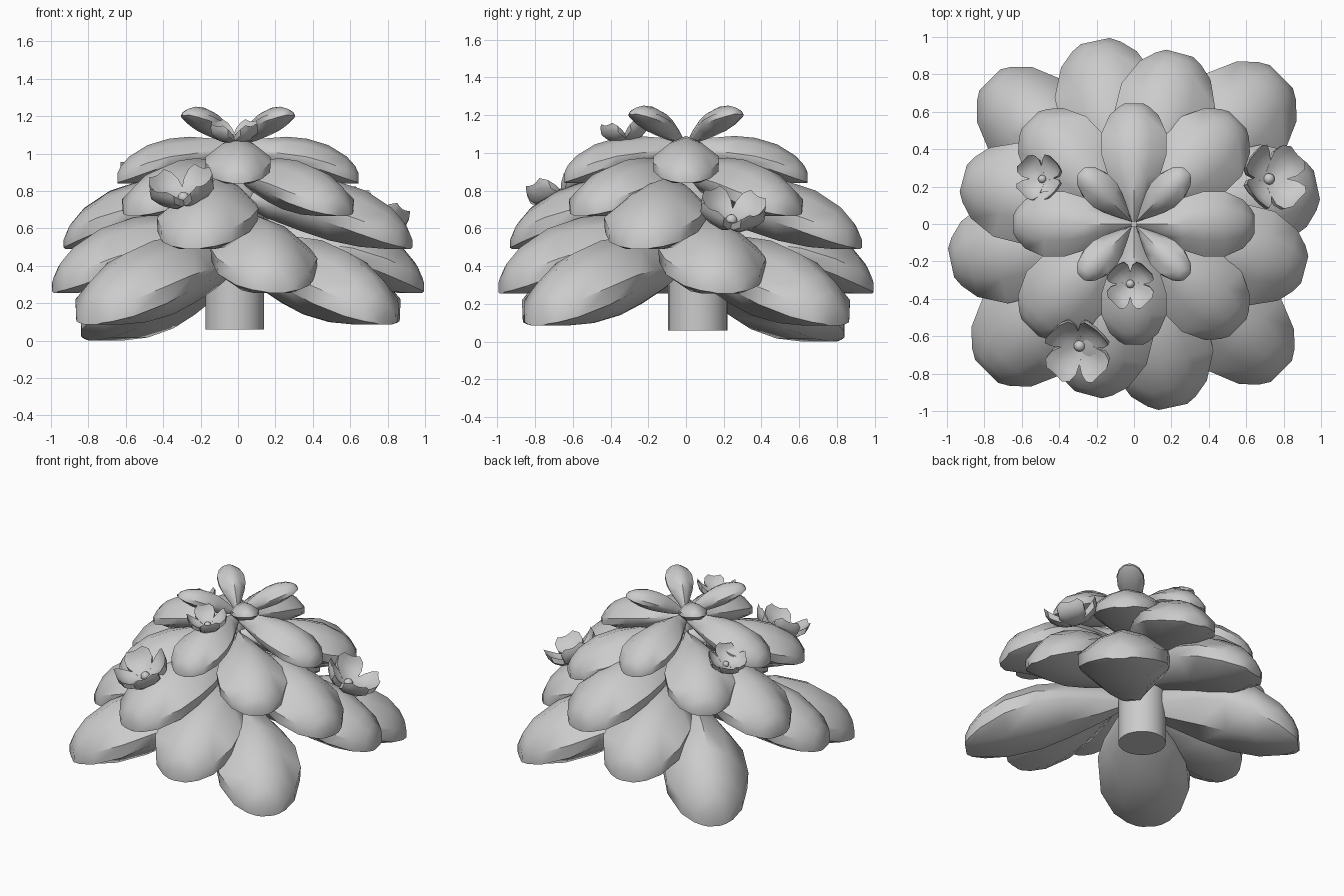
import bpy, bmesh
from math import radians
from mathutils import Matrix, Vector

if "Cube" in bpy.data.objects:
    bpy.data.objects.remove(bpy.data.objects["Cube"])

# Leaf stations along its length: (distance, half width, lower edge, upper edge, ridge, belly)
LEAF = [(0.02, .10, -.36, -.30, -.15, -.38), (.20, .42, -.42, -.30, -.04, -.58),
        (.40, .78, -.50, -.37, 0, -.75), (.57, .97, -.60, -.43, -.04, -.88),
        (.75, .98, -.76, -.56, -.18, -.97), (.90, .74, -.90, -.71, -.42, -1.0),
        (.97, .47, -.96, -.81, -.62, -1.0), (1.0, .28, -.98, -.87, -.78, -1.0)]
# Petal stations: cupped, curling upward
PETAL = [(.0, .03, -.03, .0, .0, -.035), (.06, .066, -.01, .025, .008, -.03),
         (.12, .098, .015, .06, .03, -.01), (.165, .096, .05, .10, .07, .03),
         (.187, .06, .09, .13, .115, .08)]


def blade(name, stations, matrix):
    """Loft a thick blade along +x with a domed top, thin rim and rounded underside."""
    bm = bmesh.new()
    rings = []
    for x, w, low, rim, ridge, belly in stations:
        mid = rim + (ridge - rim) * .7
        pts = [(-w * .98, low), (-w, rim), (-.5 * w, mid), (0, ridge), (.5 * w, mid),
               (w, rim), (w * .98, low), (.5 * w, belly), (-.5 * w, belly)]
        rings.append([bm.verts.new(matrix @ Vector((x, y, z))) for y, z in pts])
    n = len(rings[0])
    for a, b in zip(rings, rings[1:]):
        for i in range(n):
            j = (i + 1) % n
            bm.faces.new((a[i], a[j], b[j], b[i]))
    bm.faces.new(rings[0])
    bm.faces.new(rings[-1])
    bmesh.ops.recalc_face_normals(bm, faces=bm.faces)
    return finish(name, bm)


def finish(name, bm, angle=45):
    me = bpy.data.meshes.new(name)
    bm.to_mesh(me)
    bm.free()
    ob = bpy.data.objects.new(name, me)
    bpy.context.collection.objects.link(ob)
    bpy.ops.object.select_all(action='DESELECT')
    ob.select_set(True)
    bpy.context.view_layer.objects.active = ob
    bpy.ops.object.shade_smooth_by_angle(angle=radians(angle))
    return ob


# Trunk
bm = bmesh.new()
bmesh.ops.create_cone(bm, cap_ends=True, segments=24, radius1=.157, radius2=.157, depth=.8,
                      matrix=Matrix.Translation((-.018, .062, .46)))
finish("trunk", bm)

# Leaf tiers of four: (name, first angle, length, half width, drop, crest height, upward pitch)
tiers = [("bottom_leaf", 45, 1.115, .28, .47, .555, 0),
         ("second_leaf", 12, 1.0, .28, .42, .675, 0),
         ("third_leaf", -15, .945, .265, .38, .87, 0),
         ("fourth_leaf", 45, .785, .23, .31, .975, 0),
         ("fifth_leaf", 0, .645, .178, .25, 1.09, 0),
         ("crown_leaf", 45, .39, .092, .15, 1.09, 37)]
for name, start, length, width, drop, top, pitch in tiers:
    for k in range(4):
        d, l, w = drop, length, width
        if name == "bottom_leaf" and k == 1:   # the back left leaf hangs lowest
            d, l = .555, 1.09
        if name == "bottom_leaf" and k % 2 == 0:   # this diagonal pair is broader
            w = .305
        m = (Matrix.Translation((0, 0, top)) @ Matrix.Rotation(radians(start + 90 * k), 4, 'Z')
             @ Matrix.Rotation(radians(-pitch), 4, 'Y')
             @ Matrix.Diagonal((l, w, d, 1)))
        blade(f"{name}_{k + 1}", LEAF, m)

# Flowers: (centre, scale, outward tilt)
flowers = [((-.02, -.32, 1.08), .68, 8), ((-.29, -.65, .76), .93, 24),
           ((.72, .24, .64), .93, 26), ((-.49, .24, .90), .66, 20)]
for n, (c, s, tilt) in enumerate(flowers, 1):
    axis = Vector((-c[1], c[0], 0)).normalized()
    frame = Matrix.Translation(c) @ Matrix.Rotation(radians(tilt), 4, axis) @ Matrix.Scale(s, 4)
    for k in range(4):
        blade(f"flower_{n}_petal_{k + 1}", PETAL,
              frame @ Matrix.Rotation(radians(45 + 90 * k), 4, 'Z'))
    bm = bmesh.new()
    bmesh.ops.create_uvsphere(bm, u_segments=10, v_segments=6, radius=.034,
                              matrix=frame @ Matrix.Translation((0, 0, .005)))
    finish(f"flower_{n}_centre", bm)
